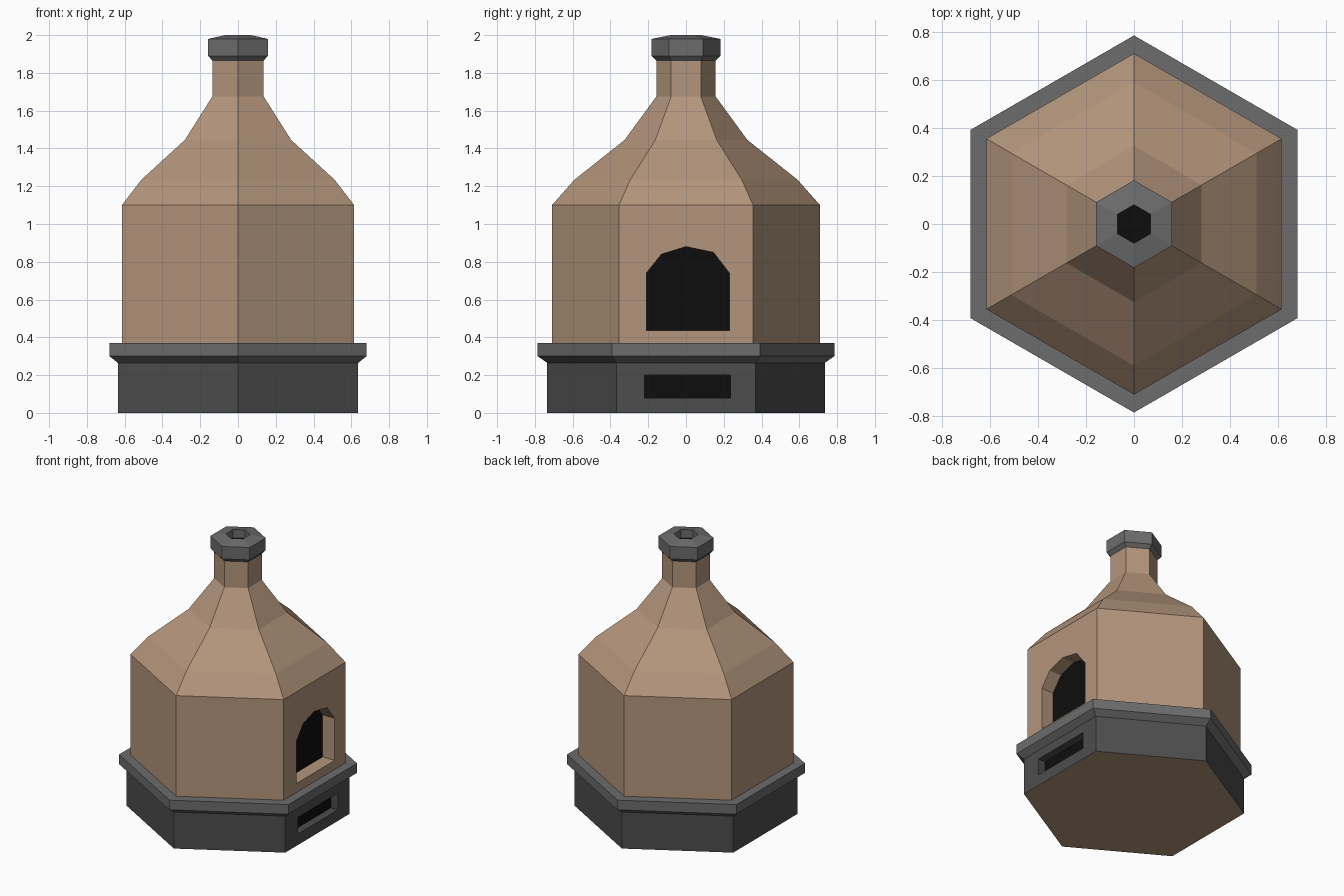
import bpy, bmesh
from math import sin, cos, pi

if "Cube" in bpy.data.objects:
    bpy.data.objects.remove(bpy.data.objects["Cube"])


def material(name, rgb):
    m = bpy.data.materials.new(name)
    m.diffuse_color = (*rgb, 1)
    m.use_nodes = True
    m.node_tree.nodes["Principled BSDF"].inputs["Base Color"].default_value = m.diffuse_color
    return m


CLAY = material("clay", (0.45, 0.30, 0.20))
STONE = material("stone", (0.15, 0.15, 0.15))
DARK = material("dark_stone", (0.075, 0.075, 0.075))
BLACK = material("soot", (0.004, 0.004, 0.004))


def finish(name, bm, mats):
    bmesh.ops.recalc_face_normals(bm, faces=bm.faces)
    me = bpy.data.meshes.new(name)
    bm.to_mesh(me)
    bm.free()
    for m in mats:
        me.materials.append(m)
    ob = bpy.data.objects.new(name, me)
    bpy.context.collection.objects.link(ob)
    return ob


def hex_lathe(name, profile, mats, bottom=0, top=0):
    """Closed six-sided solid from (radius, z) rings; corners point along y."""
    bm = bmesh.new()
    rings = [[bm.verts.new((r * cos(pi / 6 + k * pi / 3), r * sin(pi / 6 + k * pi / 3), z))
              for k in range(6)] for r, z in profile]
    for a, b in zip(rings, rings[1:]):
        for k in range(6):
            j = (k + 1) % 6
            bm.faces.new((a[k], a[j], b[j], b[k]))
    bm.faces.new(rings[0][::-1]).material_index = bottom
    bm.faces.new(rings[-1]).material_index = top
    return finish(name, bm, mats)


def recess(target, name, outline, face_x, depth):
    """Cut a (y, z) outline into the +x face and put a black panel at its back."""
    back = face_x - depth
    bm = bmesh.new()
    f = bm.faces.new([bm.verts.new((back, y, z)) for y, z in outline])
    new = bmesh.ops.extrude_face_region(bm, geom=[f])["geom"]
    bmesh.ops.translate(bm, vec=(depth + 0.2, 0, 0),
                        verts=[v for v in new if isinstance(v, bmesh.types.BMVert)])
    cutter = finish(name + "_cutter", bm, target.data.materials[:1])
    cutter.hide_render = True
    mod = target.modifiers.new("recess", "BOOLEAN")
    mod.operation, mod.solver, mod.object = "DIFFERENCE", "EXACT", cutter
    bpy.context.view_layer.objects.active = target
    bpy.ops.object.modifier_apply(modifier=mod.name)
    bpy.data.objects.remove(cutter)
    bm = bmesh.new()
    bm.faces.new([bm.verts.new((back + 0.003, y, z)) for y, z in outline])
    finish(name, bm, [BLACK])


# Plinth with ash vent
base = hex_lathe("base", [(0.735, 0), (0.735, 0.265)], [DARK, CLAY], bottom=1)
recess(base, "ash_vent", [(-0.22, 0.08), (0.235, 0.08), (0.235, 0.20), (-0.22, 0.20)],
       0.637, 0.06)

# Flared ledge
hex_lathe("ledge", [(0.735, 0.265), (0.785, 0.30), (0.785, 0.37)], [STONE])

# Clay body, sloping shoulders and chimney neck
body = hex_lathe("oven_body", [(0.71, 0.37), (0.71, 1.10), (0.59, 1.235), (0.325, 1.445),
                               (0.157, 1.675), (0.157, 1.865)], [CLAY])
recess(body, "fire_opening", [(-0.21, 0.435), (0.23, 0.435), (0.23, 0.74), (0.145, 0.85),
                              (0.0, 0.88), (-0.13, 0.84), (-0.21, 0.74)], 0.615, 0.10)

# Chimney cap with flue hole
hex_lathe("chimney_cap", [(0.157, 1.865), (0.182, 1.89), (0.182, 1.98), (0.08, 2.0),
                          (0.08, 1.94)], [STONE, BLACK], top=1)
